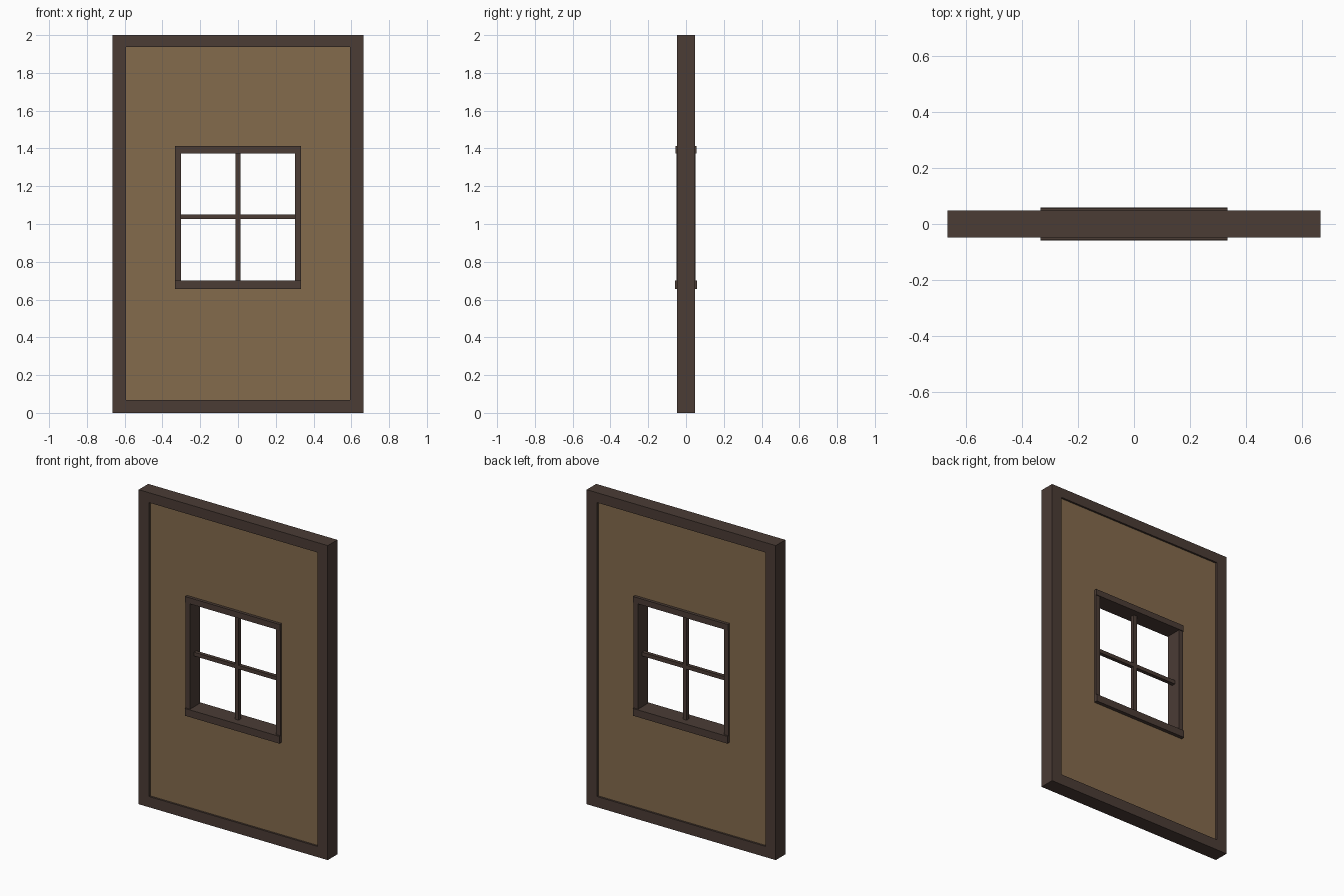
import bpy
import bmesh

cube = bpy.data.objects.get("Cube")
if cube:
    bpy.data.objects.remove(cube, do_unlink=True)


def material(name, color):
    mat = bpy.data.materials.new(name)
    mat.use_nodes = True
    mat.diffuse_color = color
    bsdf = mat.node_tree.nodes["Principled BSDF"]
    bsdf.inputs["Base Color"].default_value = color
    bsdf.inputs["Roughness"].default_value = 0.8
    return mat


dark_wood = material("dark wood", (0.07, 0.045, 0.036, 1))
plaster = material("tan plaster", (0.23, 0.145, 0.073, 1))


def finish(name, bm, mat):
    bmesh.ops.recalc_face_normals(bm, faces=bm.faces[:])
    mesh = bpy.data.meshes.new(name)
    bm.to_mesh(mesh)
    bm.free()
    mesh.materials.append(mat)
    obj = bpy.data.objects.new(name, mesh)
    bpy.context.collection.objects.link(obj)
    return obj


def box(name, x0, x1, z0, z1, half_depth, mat):
    bm = bmesh.new()
    bmesh.ops.create_cube(bm, size=1)
    for v in bm.verts:
        v.co.x = x1 if v.co.x > 0 else x0
        v.co.y = half_depth if v.co.y > 0 else -half_depth
        v.co.z = z1 if v.co.z > 0 else z0
    return finish(name, bm, mat)


def ring(name, outer, inner, half_depth, mat):
    """Rectangular slab with a rectangular opening; rectangles are (half width, bottom, top)."""
    bm = bmesh.new()
    loops = []
    for half, bottom, top in (outer, inner):
        for y in (-half_depth, half_depth):
            corners = ((-half, bottom), (half, bottom), (half, top), (-half, top))
            loops.append([bm.verts.new((x, y, z)) for x, z in corners])
    out_front, out_back, in_front, in_back = loops
    pairs = ((out_front, in_front), (in_front, in_back),
             (in_back, out_back), (out_back, out_front))
    for a, b in pairs:
        for i in range(4):
            j = (i + 1) % 4
            bm.faces.new((a[i], a[j], b[j], b[i]))
    return finish(name, bm, mat)


# Main measurements: half width, bottom, top
OUTER = (0.665, 0.0, 2.0)
PANEL = (0.592, 0.068, 1.937)
OPENING = (0.302, 0.702, 1.374)
TRIM = 0.333

# Wall frame and recessed wall panel around the window
ring("wall_frame", OUTER, PANEL, 0.048, dark_wood)
ring("wall_panel", PANEL, (0.315, 0.68, 1.39), 0.036, plaster)

# Window trim: jambs, head and a deeper sill
for side, sign in (("left", 1), ("right", -1)):
    x0, x1 = sorted((sign * OPENING[0], sign * TRIM))
    box(f"window_jamb_{side}", x0, x1, OPENING[1], OPENING[2], 0.05, dark_wood)
box("window_head", -TRIM, TRIM, OPENING[2], 1.412, 0.055, dark_wood)
box("window_sill", -TRIM, TRIM, 0.656, OPENING[1], 0.059, dark_wood)

# Glazing bars crossing the opening
box("vertical_glazing_bar", -0.013, 0.013, OPENING[1], OPENING[2], 0.013, dark_wood)
box("horizontal_glazing_bar", -OPENING[0], OPENING[0], 1.026, 1.05, 0.012, dark_wood)
